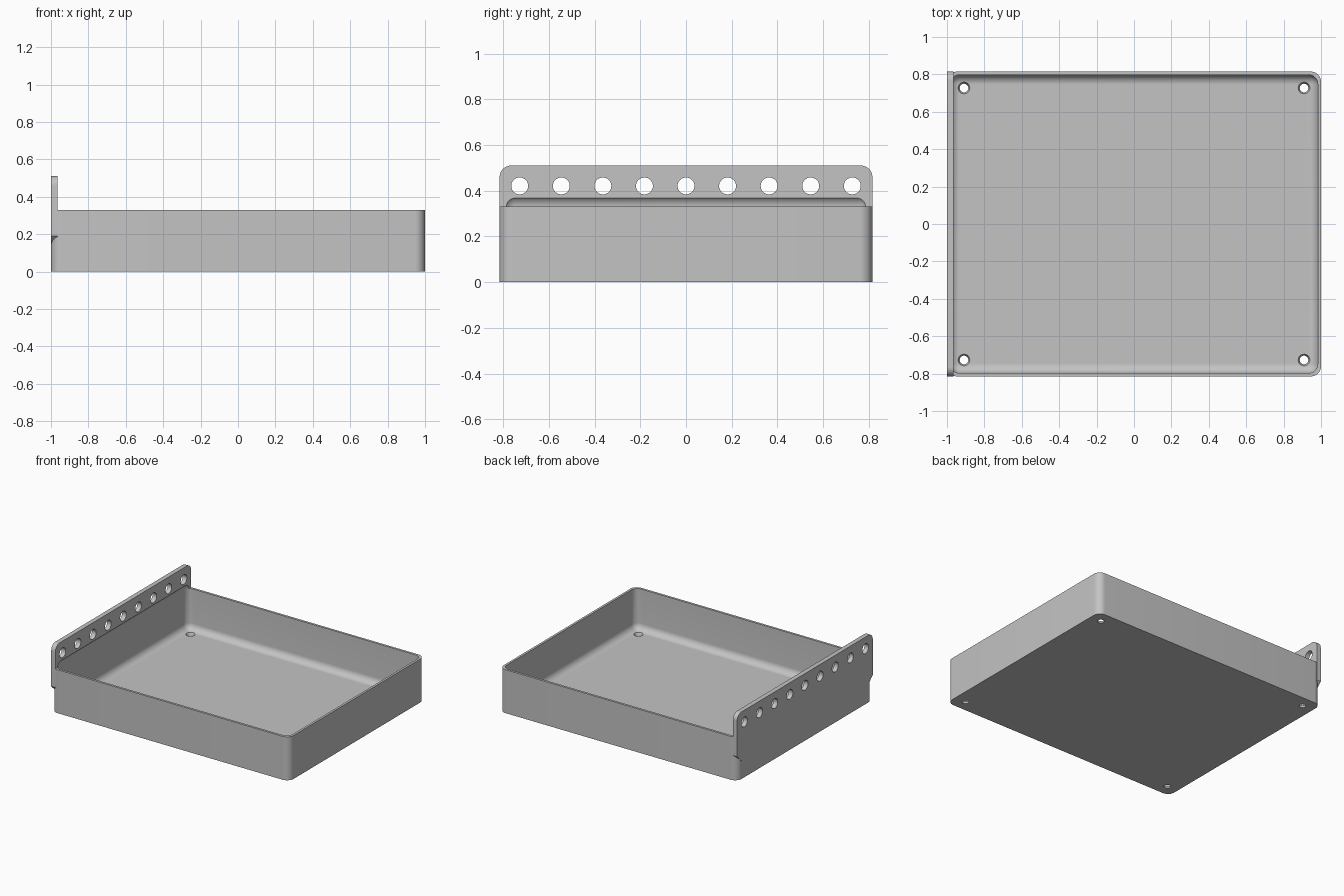
import bpy, bmesh, math
from mathutils import Matrix, Vector

if "Cube" in bpy.data.objects:
    bpy.data.objects.remove(bpy.data.objects["Cube"])

HX, HY, TRAY_H = 1.0, 0.815, 0.33      # outer half sizes and wall height
WALL, FLOOR, R = 0.0175, 0.02, 0.05    # wall, floor, fillet radius
PLATE_T, PLATE_TOP = 0.035, 0.51

grey = bpy.data.materials.new("light_grey")
grey.use_nodes = True
grey.diffuse_color = (0.55, 0.55, 0.55, 1)
grey.node_tree.nodes["Principled BSDF"].inputs["Base Color"].default_value = (0.55, 0.55, 0.55, 1)


def finish(name, bm):
    bmesh.ops.recalc_face_normals(bm, faces=bm.faces)
    mesh = bpy.data.meshes.new(name)
    bm.to_mesh(mesh)
    bm.free()
    mesh.materials.append(grey)
    obj = bpy.data.objects.new(name, mesh)
    bpy.context.scene.collection.objects.link(obj)
    return obj


def rounded_box(name, hx, hy, z0, z1, radius, only_vertical):
    bm = bmesh.new()
    size = Matrix.Diagonal((2 * hx, 2 * hy, z1 - z0, 1))
    bmesh.ops.create_cube(bm, size=1, matrix=Matrix.Translation((0, 0, (z0 + z1) / 2)) @ size)
    edges = [e for e in bm.edges if not only_vertical
             or abs(e.verts[0].co.z - e.verts[1].co.z) > 0.01]
    bmesh.ops.bevel(bm, geom=edges, offset=radius, segments=10, profile=0.5, affect='EDGES')
    return finish(name, bm)


def add_cone(bm, r_low, r_high, depth, matrix):
    bmesh.ops.create_cone(bm, cap_ends=True, segments=32, radius1=r_low,
                          radius2=r_high, depth=depth, matrix=matrix)


def boolean(target, tool, operation):
    mod = target.modifiers.new(tool.name, 'BOOLEAN')
    mod.operation, mod.solver, mod.object = operation, 'EXACT', tool
    bpy.context.view_layer.objects.active = target
    bpy.ops.object.modifier_apply(modifier=mod.name)
    bpy.data.objects.remove(tool)


# Tray body with rounded upright corners
tray = rounded_box("tray", HX, HY, 0, TRAY_H, 0.055, True)

# Mounting plate: rounded top corners, 45 degree lower corners
half = [(HY - 0.1, 0.09), (HY, 0.19)]
for i in range(11):
    a = math.radians(9 * i)
    half.append((HY - R + R * math.cos(a), PLATE_TOP - R + R * math.sin(a)))
outline = half + [(-y, z) for y, z in reversed(half)]
bm = bmesh.new()
face = bm.faces.new([bm.verts.new((-HX, y, z)) for y, z in outline])
new = bmesh.ops.extrude_face_region(bm, geom=[face])["geom"]
bmesh.ops.translate(bm, vec=Vector((PLATE_T, 0, 0)),
                    verts=[v for v in new if isinstance(v, bmesh.types.BMVert)])
boolean(tray, finish("mounting_plate", bm), 'UNION')

# Filleted cavity, reaching slightly up into the plate
boolean(tray, rounded_box("cavity", HX - WALL, HY - WALL, FLOOR, TRAY_H + R, R, False), 'DIFFERENCE')

# Row of nine holes through the plate
bm = bmesh.new()
for i in range(-4, 5):
    add_cone(bm, 0.037, 0.037, 0.2, Matrix.Translation((-HX, i * 0.1818, 0.421))
             @ Matrix.Rotation(math.pi / 2, 4, 'Y'))
boolean(tray, finish("plate_holes", bm), 'DIFFERENCE')

# Tapered holes in the four floor corners
bm = bmesh.new()
for sx in (-1, 1):
    for sy in (-1, 1):
        add_cone(bm, 0.019, 0.035, 0.04, Matrix.Translation((sx * 0.909, sy * 0.727, FLOOR / 2)))
boolean(tray, finish("floor_holes", bm), 'DIFFERENCE')

# Smooth the fillets, keep the edges sharp
bpy.ops.object.select_all(action='DESELECT')
tray.select_set(True)
bpy.context.view_layer.objects.active = tray
bpy.ops.object.shade_smooth_by_angle(angle=math.radians(30))
